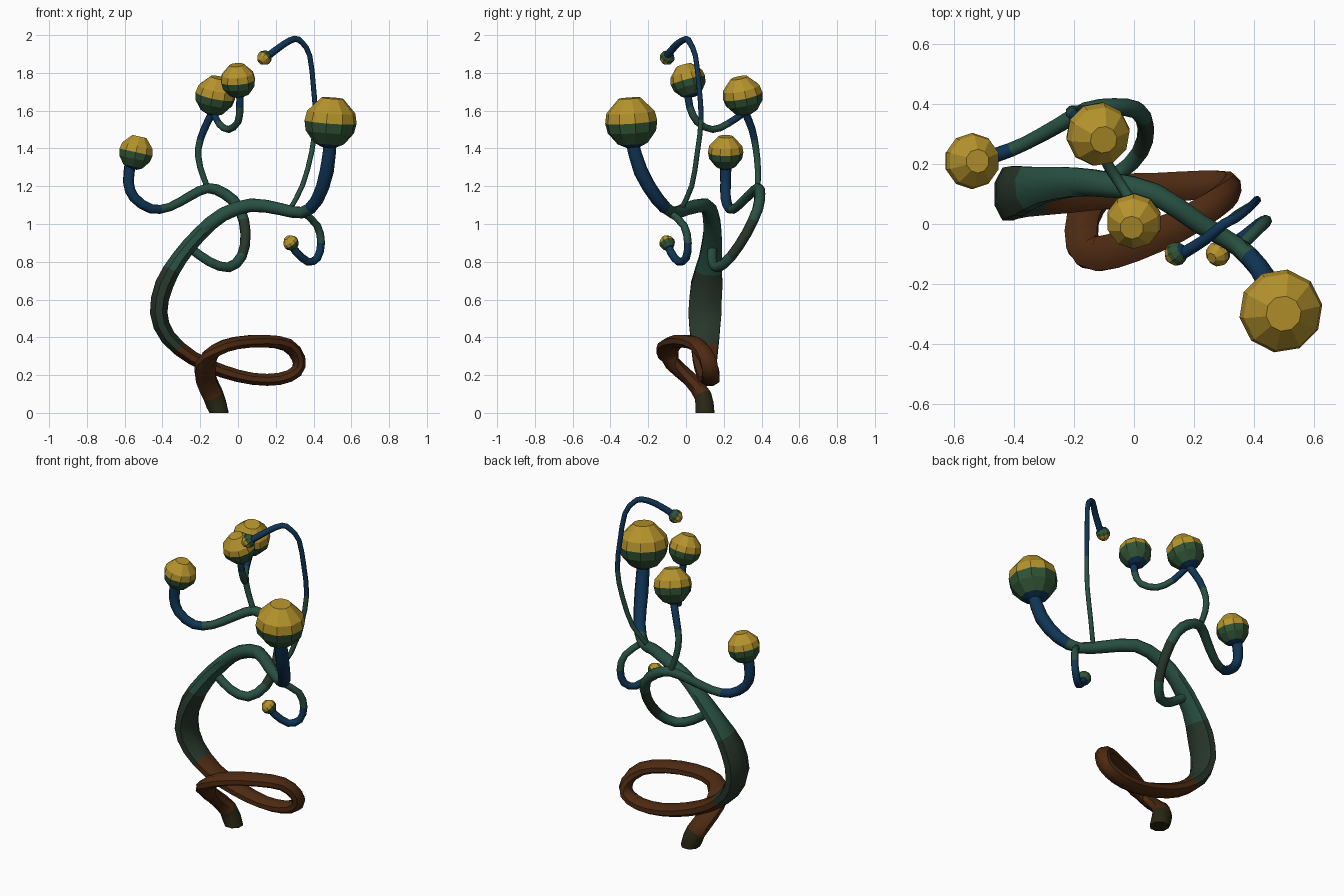
import bpy, math
from mathutils import Vector, Matrix

cube = bpy.data.objects.get("Cube")
if cube:
    bpy.data.objects.remove(cube, do_unlink=True)


def material(name, colour):
    mat = bpy.data.materials.new(name)
    mat.use_nodes = True
    mat.diffuse_color = (*colour, 1)
    bsdf = mat.node_tree.nodes["Principled BSDF"]
    bsdf.inputs["Base Color"].default_value = (*colour, 1)
    bsdf.inputs["Roughness"].default_value = 0.9
    return mat


YELLOW = material("bulb_yellow", (.46, .29, .025))
BULB_GREEN = material("bulb_green", (.03, .085, .035))
BLUE = material("stem_blue", (.005, .035, .09))
GREEN = material("vine_green", (.022, .08, .054))
DARK = material("trunk_dark_green", (.021, .037, .024))
BROWN = material("trunk_brown", (.075, .023, .006))
OLIVE = material("root_olive", (.022, .02, .007))


def loft(name, rings, band_mats, smooth):
    """Skin a list of equal rings; one material per band between rings."""
    n = len(rings[0])
    verts = [v for ring in rings for v in ring]
    faces, mats = [], []
    for r in range(len(rings) - 1):
        for i in range(n):
            j = (i + 1) % n
            faces.append((r * n + i, r * n + j, (r + 1) * n + j, (r + 1) * n + i))
            mats.append(band_mats[r])
    last = (len(rings) - 1) * n
    faces += [tuple(reversed(range(n))), tuple(range(last, last + n))]
    mats += [band_mats[0], band_mats[-1]]
    mesh = bpy.data.meshes.new(name)
    mesh.from_pydata(verts, [], faces)
    slots = list(dict.fromkeys(mats))
    for mat in slots:
        mesh.materials.append(mat)
    for poly, mat in zip(mesh.polygons, mats):
        poly.material_index = slots.index(mat)
    obj = bpy.data.objects.new(name, mesh)
    bpy.context.collection.objects.link(obj)
    if smooth:
        bpy.ops.object.select_all(action="DESELECT")
        obj.select_set(True)
        bpy.context.view_layer.objects.active = obj
        bpy.ops.object.shade_smooth_by_angle(angle=math.radians(50))
    return obj


def lookup(keys, t):
    """Linear interpolation in a list of (position, values...)."""
    for a, b in zip(keys, keys[1:]):
        if t <= b[0]:
            f = (t - a[0]) / (b[0] - a[0])
            return [p + (q - p) * f for p, q in zip(a[1:], b[1:])]
    return list(keys[-1][1:])


def spline(points, steps):
    """Smooth path through control points, given in hundredths."""
    p = [Vector(q) / 100 for q in points]
    p = [2 * p[0] - p[1]] + p + [2 * p[-1] - p[-2]]
    out = []
    for a, b, c, d in zip(p, p[1:], p[2:], p[3:]):
        for s in range(steps):
            t = s / steps
            out.append(b + (c - a) * t / 2 + (2 * a - 5 * b + 4 * c - d) * t * t / 2
                       + (3 * b - a - 3 * c + d) * t ** 3 / 2)
    return out + [p[-2]]


def tube(name, points, radii, bands, angles=None, sides=8, steps=2):
    """Tube with a wide and a narrow radius, coloured along its length."""
    path = spline(points, steps)
    rings, mats = [], []
    wide = Vector((0, 1, 0))
    for k, centre in enumerate(path):
        t = k / steps
        tangent = (path[min(k + 1, len(path) - 1)] - path[max(k - 1, 0)]).normalized()
        if angles:
            a = math.radians(lookup(angles, t)[0])
            wide = Vector((math.cos(a), math.sin(a), 0))
        wide = (wide - tangent * wide.dot(tangent)).normalized()
        narrow = tangent.cross(wide)
        rw, rn = lookup(radii, t)
        ring = []
        for i in range(sides):
            a = math.tau * (i + .5) / sides
            v = centre + wide * (rw * math.cos(a)) + narrow * (rn * math.sin(a))
            v.z = 0 if k == 0 and angles else max(v.z, 0)
            ring.append(v)
        rings.append(ring)
        mats.append([m for start, m in bands if t >= start][-1])
    return loft(name, rings, mats[:-1], True)


def bulb(name, centre, radius, stem_end):
    """Faceted ball pointing away from its stem, yellow on the far half."""
    centre, stem = Vector(centre) / 100, Vector(stem_end) / 100
    turn = (centre - stem).to_track_quat("Z", "Y").to_matrix()
    rings = []
    for lat in (-75, -55, -22, 0, 22, 65):
        a = math.radians(lat)
        rings.append([centre + turn @ Vector((math.cos(a) * math.cos(b), math.cos(a) * math.sin(b),
                                              math.sin(a))) * radius
                      for b in [math.tau * i / 10 for i in range(10)]])
    loft(name, rings, [BLUE, BULB_GREEN, BULB_GREEN, YELLOW, YELLOW], False)


# Trunk: root, flattened loop, bend and long arm to the large bulb
trunk = [(-10, 10, 0), (-13, 9, 9), (-17, 2, 18), (-17, -7, 26), (-12, -10, 33), (-1, -7, 37),
         (14, -1, 38), (26, 6, 36), (32, 11, 29), (31, 13, 22), (22, 13, 18), (8, 12, 18),
         (-8, 11, 22), (-24, 10, 29), (-37, 10, 40), (-42, 10, 53), (-39, 11, 68), (-31, 13, 82),
         (-20, 14, 95), (-8, 13, 105), (7, 10, 110), (22, 0, 108), (34, -7, 106), (42, -15, 113),
         (47, -24, 128), (49, -29, 145)]
tube("trunk", trunk,
     [(0, .058, .055), (2, .058, .042), (5, .064, .035), (8, .045, .036), (11, .055, .034),
      (13, .07, .04), (15, .095, .05), (16, .09, .053), (17, .065, .046), (18, .052, .042),
      (20, .038, .038), (22, .032, .032), (24, .04, .04), (25, .036, .036)],
     [(0, OLIVE), (1, BROWN), (13.5, DARK), (16.5, GREEN), (22.5, BLUE)],
     angles=[(0, 0), (2, 0), (3, 22), (4, 90), (5, 109), (7, 118), (9, 90), (25, 90)])
bulb("large_bulb", (49, -29, 154), .14, (48, -28, 140))

# Curling branch on the model's right
branch = [(-25, 14, 87), (-15, 14, 80), (-5, 17, 77), (2, 24, 83), (4, 32, 95), (1, 38, 108),
          (-7, 39, 116), (-16, 38, 119), (-25, 33, 115), (-36, 27, 109), (-46, 23, 108),
          (-55, 21, 114), (-58, 21, 122), (-57, 21, 132)]
tube("curled_branch", branch, [(0, .026, .026), (6, .03, .03), (9, .024, .024), (13, .031, .031)],
     [(0, GREEN), (3, DARK), (4.5, GREEN), (9.5, BLUE)])
bulb("curled_branch_bulb", (-54, 21, 138), .094, (-56, 21, 129))

# Upright twig rising from the curl
twig = [(-16, 38, 119), (-20, 38, 130), (-21, 37, 140), (-18, 35, 150), (-13, 31, 160)]
tube("upright_twig", twig, [(0, .016, .016), (4, .022, .022)], [(0, GREEN), (2.5, BLUE)])
bulb("upright_twig_bulb", (-12, 30, 168), .108, (-14, 32, 158))

# Hanging twig between the two upper bulbs
twig = [(-13, 31, 159), (-10, 22, 153), (-5, 14, 150), (0, 6, 154), (1, 2, 162), (1, 1, 170)]
tube("hanging_twig", twig, [(0, .018, .018), (5, .02, .02)],
     [(0, BLUE), (1, GREEN), (4, BLUE)])
bulb("hanging_twig_bulb", (0, 1, 176), .094, (1, 4, 165))

# Tall arching tendril
tendril = [(27, -3, 107), (34, 3, 120), (39, 6, 138), (41, 8, 155), (40, 7, 172), (38, 5, 189),
           (34, 2, 196), (30, 0, 198), (24, -5, 195), (16, -10, 189)]
tube("arching_tendril", tendril, [(0, .014, .014), (5, .014, .014), (9, .02, .02)],
     [(0, GREEN), (3, BLUE)])
bulb("arching_tendril_bulb", (14, -10, 188), .04, (17, -8, 191))

# Drooping hook below the arm
hook = [(35, -8, 106), (42, -1, 99), (44, 1, 90), (42, 0, 82), (37, -4, 80), (31, -8, 85),
        (29, -9, 88)]
tube("drooping_hook", hook, [(0, .02, .02), (6, .022, .022)], [(0, GREEN), (2, BLUE)])
bulb("drooping_hook_bulb", (28, -10, 90), .042, (31, -8, 86))
